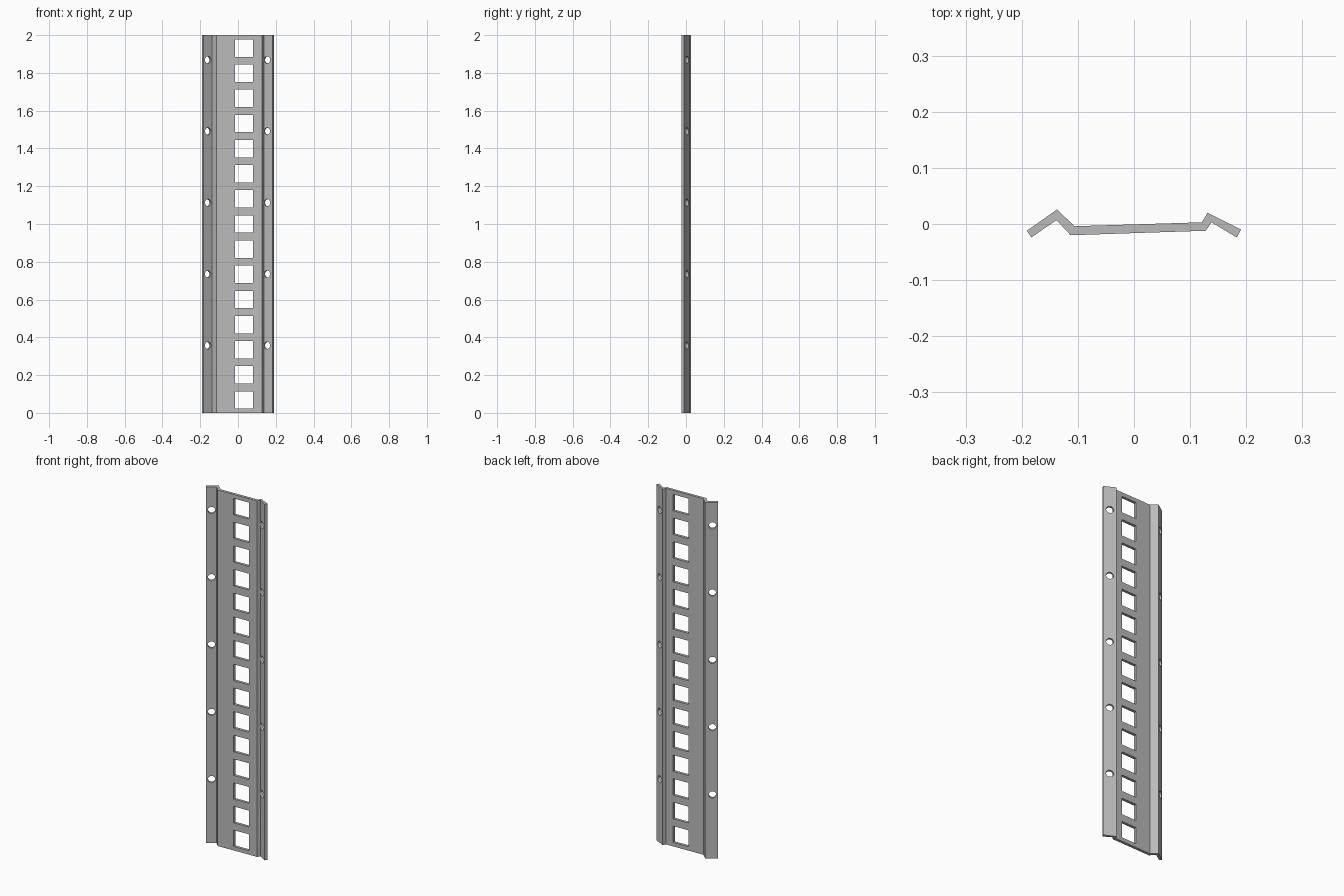
import bpy, bmesh, math
from mathutils import Matrix, Vector

if "Cube" in bpy.data.objects:
    bpy.data.objects.remove(bpy.data.objects["Cube"], do_unlink=True)

HEIGHT = 2.0

steel = bpy.data.materials.new("grey steel")
steel.use_nodes = True
grey = (0.5, 0.5, 0.5, 1)
steel.diffuse_color = grey
steel.node_tree.nodes["Principled BSDF"].inputs["Base Color"].default_value = grey


def make_object(name, bm):
    bmesh.ops.recalc_face_normals(bm, faces=bm.faces)
    mesh = bpy.data.meshes.new(name)
    bm.to_mesh(mesh)
    bm.free()
    mesh.materials.append(steel)
    obj = bpy.data.objects.new(name, mesh)
    bpy.context.collection.objects.link(obj)
    return obj


# Bent sheet strip: front and back outlines of the cross-section, left to right
front = [(-0.183, -0.024), (-0.138, 0.007), (-0.113, -0.020),
         (0.128, -0.012), (0.138, 0.003), (0.183, -0.024)]
back = [(-0.191, -0.012), (-0.137, 0.026), (-0.106, -0.004),
        (0.121, 0.003), (0.131, 0.020), (0.191, -0.010)]
bm = bmesh.new()
rows = [[[bm.verts.new((x, y, z)) for x, y in line] for line in (front, back)]
        for z in (0, HEIGHT)]
(f0, b0), (f1, b1) = rows
for i in range(len(front) - 1):
    for a, b in ((f0, f1), (b0, b1), (f0, b0), (f1, b1)):
        bm.faces.new((a[i], a[i + 1], b[i + 1], b[i]))
for i in (0, -1):
    bm.faces.new((f0[i], f1[i], b1[i], b0[i]))
strip = make_object("perforated_strip", bm)


# Punches, each standing square to the sheet it goes through
def facing(x, y, z, i):
    run = Vector(front[i + 1]) - Vector(front[i])
    return Matrix.Translation((x, y, z)) @ Matrix.Rotation(math.atan2(run.y, run.x), 4, "Z")


bm = bmesh.new()
for k in range(15):
    size = Matrix.Diagonal((0.094, 0.06, 0.092, 1))
    bmesh.ops.create_cube(bm, size=1, matrix=facing(0.032, -0.008, 0.068 + k * 0.1331, 2) @ size)
for k in range(5):
    for x, y, i in ((-0.163, -0.002, 0), (0.157, -0.001, 4)):
        place = facing(x, y, 0.357 + k * 0.378, i) @ Matrix.Rotation(math.pi / 2, 4, "X")
        bmesh.ops.create_cone(bm, cap_ends=True, segments=24, radius1=0.019,
                              radius2=0.019, depth=0.04, matrix=place)
punch = make_object("hole_punches", bm)
punch.hide_render = True

# Cut all holes, then drop the punches
cut = strip.modifiers.new("holes", "BOOLEAN")
cut.operation = "DIFFERENCE"
cut.solver = "EXACT"
cut.object = punch
bpy.context.view_layer.objects.active = strip
strip.select_set(True)
bpy.ops.object.modifier_apply(modifier="holes")
bpy.data.objects.remove(punch, do_unlink=True)
bpy.ops.object.shade_smooth_by_angle(angle=math.radians(25))
